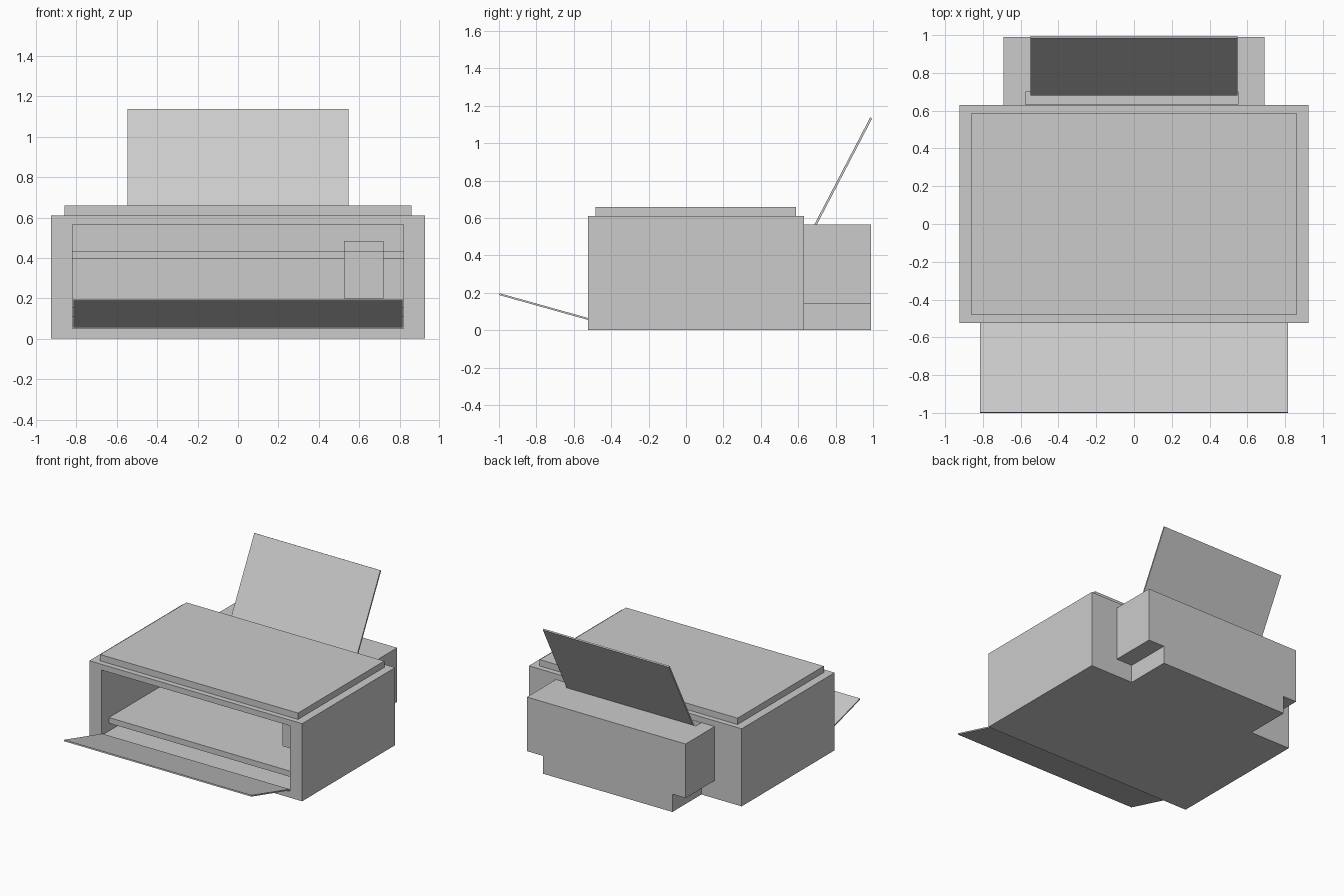
import bpy, bmesh
from mathutils import Vector

if "Cube" in bpy.data.objects:
    bpy.data.objects.remove(bpy.data.objects["Cube"])


def mesh_object(name, bm):
    bmesh.ops.recalc_face_normals(bm, faces=bm.faces)
    mesh = bpy.data.meshes.new(name)
    bm.to_mesh(mesh)
    bm.free()
    ob = bpy.data.objects.new(name, mesh)
    bpy.context.collection.objects.link(ob)
    return ob


def prism(name, x0, x1, profile):
    """Side profile of (y, z) points extruded from x0 to x1."""
    bm = bmesh.new()
    face = bm.faces.new([bm.verts.new((x0, y, z)) for y, z in profile])
    out = bmesh.ops.extrude_face_region(bm, geom=[face])["geom"]
    verts = [v for v in out if isinstance(v, bmesh.types.BMVert)]
    bmesh.ops.translate(bm, verts=verts, vec=(x1 - x0, 0, 0))
    return mesh_object(name, bm)


def box(name, x, y, z):
    return prism(name, x[0], x[1],
                 [(y[0], z[0]), (y[1], z[0]), (y[1], z[1]), (y[0], z[1])])


def sheet(name, x, start, end, t):
    """Thin tilted plate running between two (y, z) points."""
    a, b = Vector(start), Vector(end)
    n = (b - a).orthogonal().normalized() * t / 2
    return prism(name, x[0], x[1], [a - n, b - n, b + n, a + n])


def carve(ob, x, y, z):
    """Cut a box-shaped recess."""
    cutter = box("recess_cutter", x, y, z)
    cutter.hide_render = True
    mod = ob.modifiers.new("recess", 'BOOLEAN')
    mod.operation = 'DIFFERENCE'
    mod.solver = 'EXACT'
    mod.object = cutter
    bpy.context.view_layer.objects.active = ob
    bpy.ops.object.modifier_apply(modifier=mod.name)
    bpy.data.objects.remove(cutter)


# Main housing with the deep front opening
housing = box("housing", (-0.925, 0.925), (-0.525, 0.63), (0, 0.61))
carve(housing, (-0.82, 0.82), (-0.6, 0.57), (0.05, 0.565))

# Raised lid
box("lid", (-0.86, 0.86), (-0.483, 0.588), (0.61, 0.66))

# Rear paper feeder: slotted upper box on a narrower foot
feeder = box("rear_feeder", (-0.69, 0.69), (0.63, 0.99), (0.14, 0.565))
carve(feeder, (-0.575, 0.55), (0.632, 0.70), (0.16, 0.7))
box("rear_feeder_foot", (-0.575, 0.55), (0.63, 0.99), (0, 0.14))

# Tilted sheets: rear paper support and front output tray
sheet("paper_support", (-0.548, 0.548), (0.685, 0.55), (0.99, 1.135), 0.012)
sheet("output_tray", (-0.815, 0.815), (-0.523, 0.06), (-0.998, 0.193), 0.01)

# Interior: paper shelf, carriage rail and print carriage hooked over the rail
box("paper_shelf", (-0.82, 0.82), (-0.43, 0.57), (0.11, 0.155))
box("carriage_rail", (-0.82, 0.82), (-0.17, -0.10), (0.395, 0.435))
prism("print_carriage", 0.525, 0.72,
      [(-0.195, 0.2), (0.0, 0.2), (0.0, 0.485), (-0.17, 0.485),
       (-0.17, 0.435), (-0.195, 0.435)])
